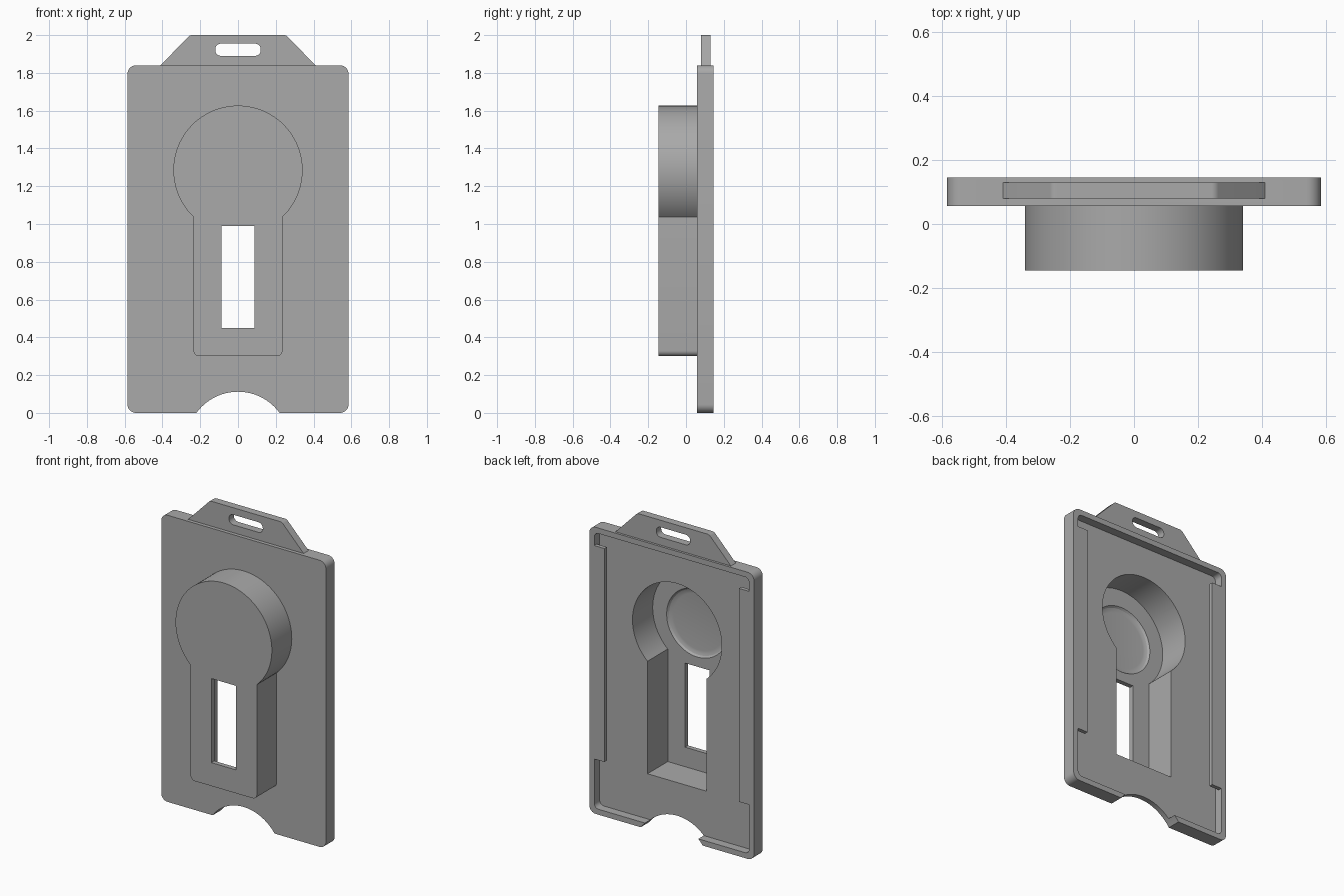
import bpy, bmesh, math
from mathutils import Vector

if "Cube" in bpy.data.objects:
    bpy.data.objects.remove(bpy.data.objects["Cube"])

grey = bpy.data.materials.new("mid_grey_plastic")
grey.use_nodes = True
colour = (0.4, 0.4, 0.4, 1)
grey.diffuse_color = colour
grey.node_tree.nodes["Principled BSDF"].inputs["Base Color"].default_value = colour


def rounded(corners, steps=8):
    """Outline from (x, z, radius) corners, each blended by a tangent arc."""
    out = []
    for i, (x, z, r) in enumerate(corners):
        p = Vector((x, z))
        if r == 0:
            out.append(p)
            continue
        a = (Vector(corners[i - 1][:2]) - p).normalized()
        b = (Vector(corners[(i + 1) % len(corners)][:2]) - p).normalized()
        half = a.angle(b) / 2
        centre = p + (a + b).normalized() * r / math.sin(half)
        start = p + a * r / math.tan(half) - centre
        sweep = start.angle_signed(p + b * r / math.tan(half) - centre)
        for k in range(steps + 1):
            t = -sweep * k / steps
            c, s = math.cos(t), math.sin(t)
            out.append(centre + Vector((start.x * c - start.y * s, start.x * s + start.y * c)))
    return out


def rectangle(half, z0, z1, r):
    return rounded([(-half, z0, r), (half, z0, r), (half, z1, r), (-half, z1, r)])


def circle(r, z, n=96):
    return [Vector((r * math.cos(math.tau * k / n), z + r * math.sin(math.tau * k / n))) for k in range(n)]


def keyhole(wall, corner):
    """Round head on a straight neck, offset inward by the wall thickness."""
    r, half, base, centre = 0.342 - wall, 0.235 - wall, 0.30 + wall, 1.285
    a0 = -math.acos(half / r)
    sweep = math.pi - 2 * a0
    head = [(r * math.cos(a0 + sweep * k / 72), centre + r * math.sin(a0 + sweep * k / 72), 0)
            for k in range(73)]
    return rounded([(-half, base, corner), (half, base, corner)] + head)


def prism(name, outline, y0, y1):
    """Extrude an outline in the xz plane from y0 to y1."""
    bm = bmesh.new()
    face = bm.faces.new([bm.verts.new((p.x, y0, p.y)) for p in outline])
    new = bmesh.ops.extrude_face_region(bm, geom=[face])["geom"]
    bmesh.ops.translate(bm, vec=(0, y1 - y0, 0), verts=[v for v in new if isinstance(v, bmesh.types.BMVert)])
    return finish(name, bm)


def dish(name, rings, z):
    """Lofted round cutter from (radius, y) rings."""
    bm = bmesh.new()
    loops = [[bm.verts.new((p.x, y, p.y)) for p in circle(r, z)] for r, y in rings]
    for a, b in zip(loops, loops[1:]):
        for k in range(len(a)):
            bm.faces.new((a[k - 1], a[k], b[k], b[k - 1]))
    bm.faces.new(loops[0])
    bm.faces.new(loops[-1])
    return finish(name, bm)


def finish(name, bm):
    bmesh.ops.recalc_face_normals(bm, faces=bm.faces)
    mesh = bpy.data.meshes.new(name)
    bm.to_mesh(mesh)
    bm.free()
    mesh.materials.append(grey)
    ob = bpy.data.objects.new(name, mesh)
    bpy.context.collection.objects.link(ob)
    return ob


def combine(body, other, operation):
    """Apply a boolean and discard the helper."""
    mod = body.modifiers.new(operation, "BOOLEAN")
    mod.operation, mod.object, mod.solver = operation, other, "EXACT"
    bpy.context.view_layer.update()
    result = bpy.data.meshes.new_from_object(body.evaluated_get(bpy.context.evaluated_depsgraph_get()))
    body.modifiers.clear()
    body.data = result
    bpy.data.objects.remove(other)


FRONT, FLOOR, LIP, BACK = 0.057, 0.09, 0.12, 0.145
RIM, POCKET = 0.55, -0.115

# Card plate, keyhole housing and hanging tab
holder = prism("badge_holder", rectangle(0.585, 0, 1.84, 0.045), FRONT, BACK)
combine(holder, prism("housing", keyhole(0, 0.03), -BACK, 0.08), "UNION")
tab = rounded([(-0.41, 1.82, 0), (0.41, 1.82, 0), (0.41, 1.84, 0),
               (0.255, 2, 0.03), (-0.255, 2, 0.03), (-0.41, 1.84, 0)])
combine(holder, prism("hanging_tab", tab, 0.08, 0.13), "UNION")

# Card bay, open at the back except under the two side lips
combine(holder, prism("card_bay", rectangle(RIM, 0.035, 1.805, 0.03), FLOOR, LIP), "DIFFERENCE")
lip_x, lo, hi = 0.478, 0.35, 1.72
right = [(RIM, 0.035, 0.03), (RIM, lo, 0), (lip_x, lo, 0), (lip_x, hi, 0), (RIM, hi, 0), (RIM, 1.805, 0.03)]
left = [(-x, z, r) for x, z, r in reversed(right)]
combine(holder, prism("bay_opening", rounded(right + left), LIP - 0.005, 0.2), "DIFFERENCE")

# Hollow inside the housing, with a shallow round seat
combine(holder, prism("pocket", keyhole(0.025, 0), POCKET, 0.11), "DIFFERENCE")
seat = [(0.18, -0.133), (0.195, -0.131), (0.208, -0.126), (0.218, POCKET), (0.218, -0.1)]
combine(holder, dish("round_seat", seat, 1.27), "DIFFERENCE")

# Window, thumb notch and strap slot
combine(holder, prism("window", rectangle(0.088, 0.45, 0.99, 0), -0.3, 0.0), "DIFFERENCE")
combine(holder, prism("thumb_notch", circle(0.272, -0.16), -0.3, 0.3), "DIFFERENCE")
combine(holder, prism("strap_slot", rectangle(0.12, 1.89, 1.955, 0.03), 0, 0.3), "DIFFERENCE")

bpy.ops.object.select_all(action="DESELECT")
holder.select_set(True)
bpy.context.view_layer.objects.active = holder
bpy.ops.object.shade_smooth_by_angle(angle=math.radians(25))
